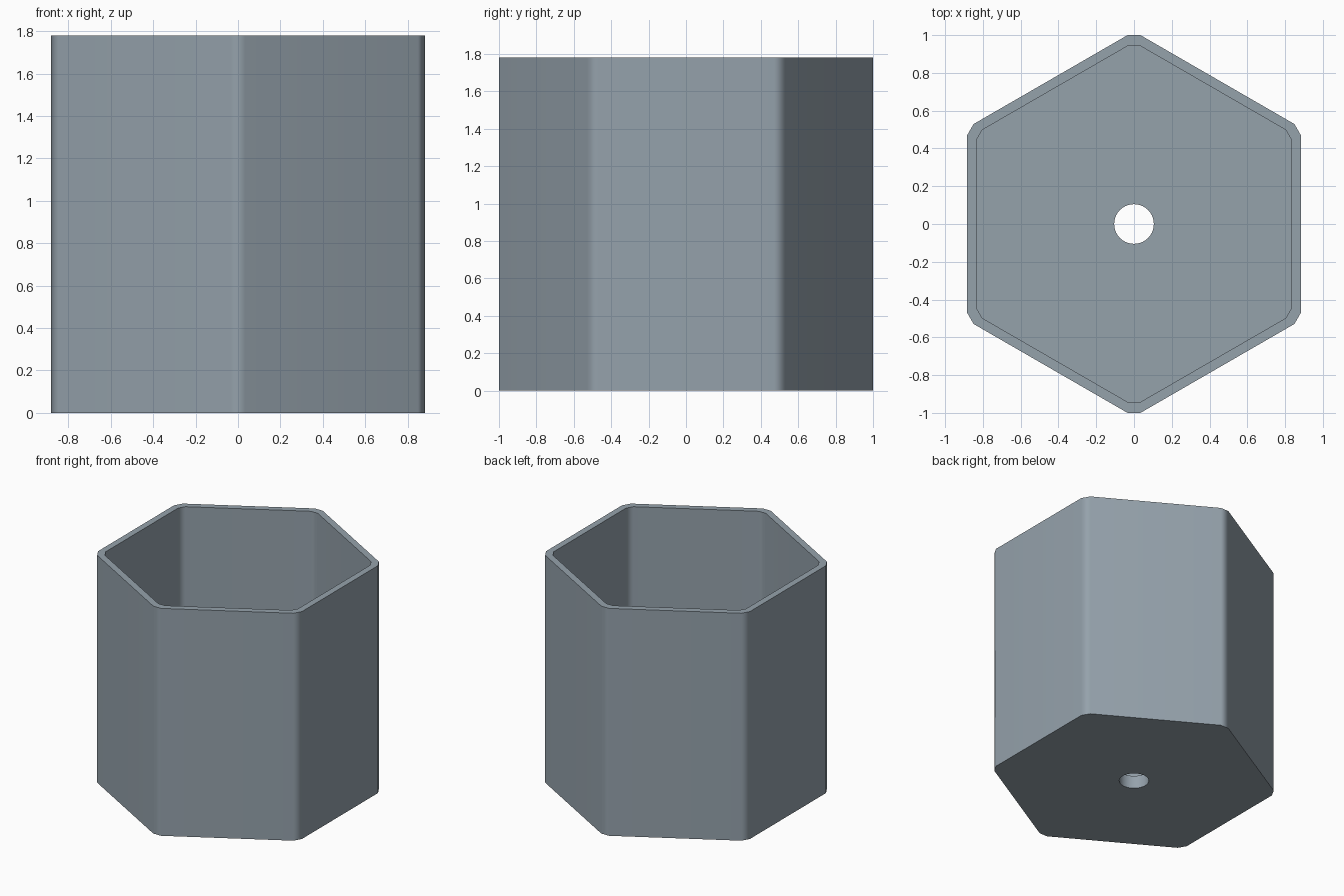
import bpy
import bmesh
from math import cos, sin, tan, pi, radians

HEIGHT, FLOOR = 1.78, 0.1
WALL_OUT, WALL_IN = 0.883, 0.833    # centre to flat side
CORNER_OUT, CORNER_IN = 1.0, 0.945  # centre to cut corner
HOLE = 0.105

if "Cube" in bpy.data.objects:
    bpy.data.objects.remove(bpy.data.objects["Cube"])


def material(name, rgb):
    mat = bpy.data.materials.new(name)
    mat.use_nodes = True
    mat.diffuse_color = (*rgb, 1)
    mat.node_tree.nodes["Principled BSDF"].inputs["Base Color"].default_value = (*rgb, 1)
    return mat


def hexagon(flat, corner):
    """Hexagon pointing along y, with every corner cut off."""
    half = (flat / cos(pi / 6) - corner) * tan(pi / 3)
    points = []
    for i in range(6):
        a = pi / 2 + i * pi / 3
        for s in (-half, half):
            points.append((corner * cos(a) - s * sin(a), corner * sin(a) + s * cos(a)))
    return points


def circle(radius, sides=40):
    return [(radius * cos(2 * pi * i / sides), radius * sin(2 * pi * i / sides))
            for i in range(sides)]


def ring(bm, points, z):
    verts = [bm.verts.new((x, y, z)) for x, y in points]
    edges = [bm.edges.new((v, verts[(i + 1) % len(verts)])) for i, v in enumerate(verts)]
    return verts, edges


def join(bm, a, b):
    """Quads between two rings of equal count."""
    n = len(a[0])
    for i in range(n):
        j = (i + 1) % n
        bm.faces.new((a[0][i], a[0][j], b[0][j], b[0][i]))


bm = bmesh.new()
outer = hexagon(WALL_OUT, CORNER_OUT)
inner = hexagon(WALL_IN, CORNER_IN)
outer_low, outer_top = ring(bm, outer, 0), ring(bm, outer, HEIGHT)
inner_low, inner_top = ring(bm, inner, FLOOR), ring(bm, inner, HEIGHT)
hole_low, hole_top = ring(bm, circle(HOLE), 0), ring(bm, circle(HOLE), FLOOR)

# walls, rim and drain hole
join(bm, outer_low, outer_top)
join(bm, outer_top, inner_top)
join(bm, inner_top, inner_low)
join(bm, hole_top, hole_low)

# underside and inside floor, each around the hole
for edge_ring, hole_ring in ((outer_low, hole_low), (inner_low, hole_top)):
    bmesh.ops.triangle_fill(bm, use_beauty=True, edges=edge_ring[1] + hole_ring[1])

bmesh.ops.recalc_face_normals(bm, faces=bm.faces)
mesh = bpy.data.meshes.new("hexagonal_pot")
bm.to_mesh(mesh)
bm.free()
pot = bpy.data.objects.new("hexagonal_pot", mesh)
bpy.context.collection.objects.link(pot)
mesh.materials.append(material("blue grey", (0.30, 0.36, 0.41)))

# soft corners, crisp rims
bpy.ops.object.select_all(action="DESELECT")
pot.select_set(True)
bpy.context.view_layer.objects.active = pot
bpy.ops.object.shade_smooth_by_angle(angle=radians(40))
weighted = pot.modifiers.new("flat_sides", "WEIGHTED_NORMAL")
weighted.keep_sharp = True
